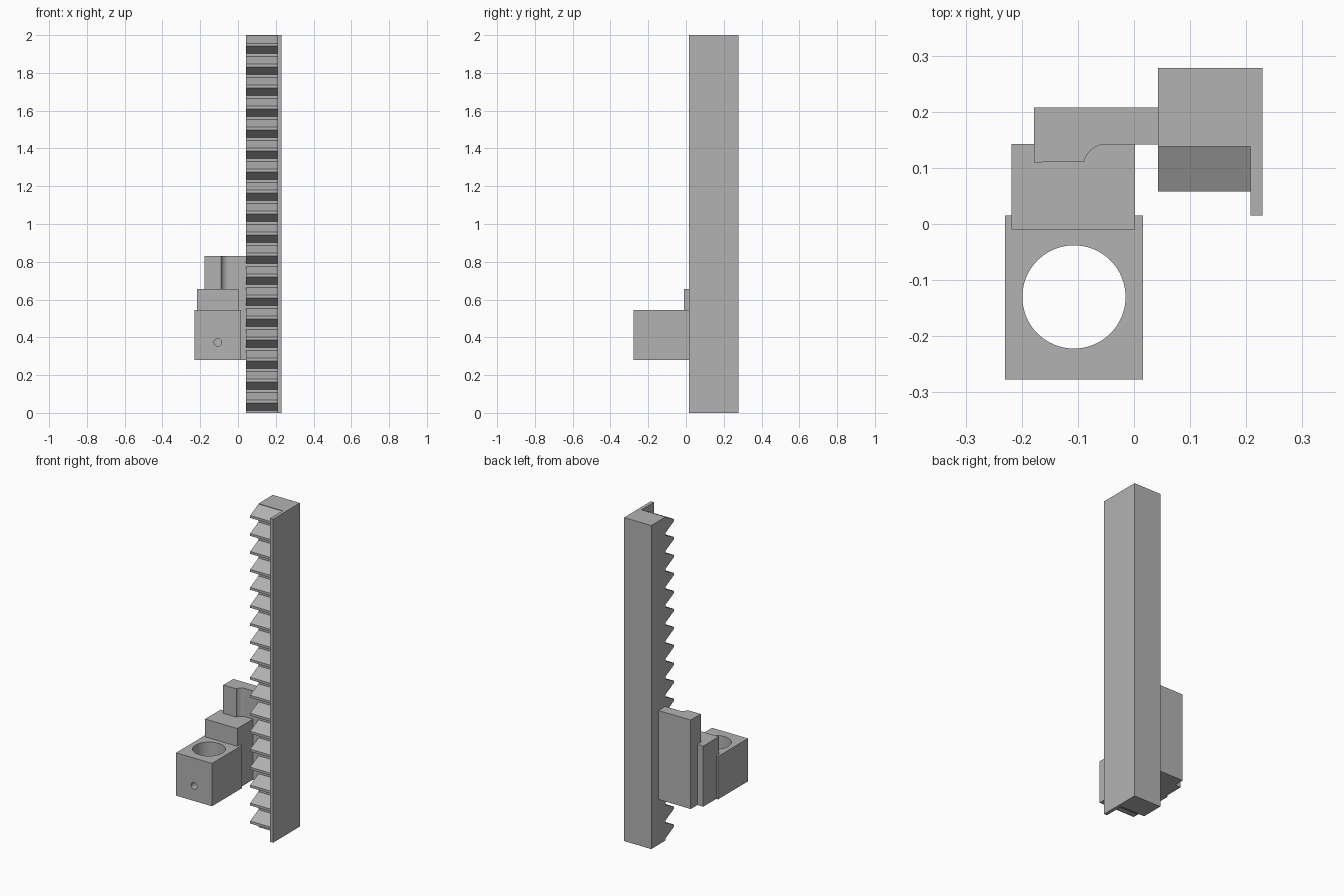
import bpy, bmesh, math
from mathutils import Matrix

cube = bpy.data.objects.get("Cube")
if cube:
    bpy.data.objects.remove(cube, do_unlink=True)

grey = bpy.data.materials.new("plain_grey")
grey.use_nodes = True
grey.diffuse_color = (0.45, 0.45, 0.45, 1)
grey.node_tree.nodes["Principled BSDF"].inputs["Base Color"].default_value = grey.diffuse_color


def finish(name, bm):
    bmesh.ops.recalc_face_normals(bm, faces=bm.faces)
    mesh = bpy.data.meshes.new(name)
    bm.to_mesh(mesh)
    bm.free()
    mesh.materials.append(grey)
    obj = bpy.data.objects.new(name, mesh)
    bpy.context.collection.objects.link(obj)
    return obj


def prism(name, points, offset):
    """Extrude a closed outline of 3D points along an offset."""
    bm = bmesh.new()
    face = bm.faces.new([bm.verts.new(p) for p in points])
    moved = bmesh.ops.extrude_face_region(bm, geom=[face], use_keep_orig=True)
    verts = [v for v in moved["geom"] if isinstance(v, bmesh.types.BMVert)]
    bmesh.ops.translate(bm, verts=verts, vec=offset)
    return finish(name, bm)


def column(name, outline, z0, z1):
    return prism(name, [(x, y, z0) for x, y in outline], (0, 0, z1 - z0))


def block(name, x0, x1, y0, y1, z0, z1):
    return column(name, [(x0, y0), (x1, y0), (x1, y1), (x0, y1)], z0, z1)


def drill(target, radius, depth, matrix):
    """Cut a round hole and remove the cutter."""
    bm = bmesh.new()
    bmesh.ops.create_cone(bm, cap_ends=True, segments=64, radius1=radius,
                          radius2=radius, depth=depth, matrix=matrix)
    cutter = finish("hole_cutter", bm)
    cutter.hide_render = True
    mod = target.modifiers.new("hole", "BOOLEAN")
    mod.operation = "DIFFERENCE"
    mod.solver = "EXACT"
    mod.object = cutter
    select(target)
    bpy.ops.object.modifier_apply(modifier=mod.name)
    bpy.data.objects.remove(cutter, do_unlink=True)


def select(obj):
    bpy.ops.object.select_all(action="DESELECT")
    obj.select_set(True)
    bpy.context.view_layer.objects.active = obj


def smooth(obj):
    select(obj)
    bpy.ops.object.shade_smooth_by_angle(angle=math.radians(30))


# Toothed rack: one side profile extruded across its width
TEETH, TOP = 18, 2.0
PITCH = TOP / TEETH
LEFT, INNER, RIGHT = 0.043, 0.208, 0.229
ROOT, TIP, BACK = 0.138, 0.058, 0.278
profile = [(BACK, TOP), (BACK, 0), (ROOT, 0)]
for i in range(TEETH):
    z = i * PITCH
    profile += [(ROOT, z + 0.013), (TIP, z + 0.053),
                (TIP, z + 0.068), (ROOT, z + 0.108)]
profile.append((ROOT, TOP))
prism("toothed_rack", [(LEFT, y, z) for y, z in profile], (INNER - LEFT, 0, 0))

# Thin guard flange along the side of the teeth
block("side_flange", INNER, RIGHT, 0.015, BACK, 0, TOP)

# Carriage plate with a hollow fillet
BASE = 0.28
outline = [(LEFT, 0.208), (-0.178, 0.208), (-0.178, 0.11)]
for i in range(13):
    a = math.radians(168 - 78 * i / 12)
    outline.append((-0.05 + 0.04 * math.cos(a), 0.102 + 0.04 * math.sin(a)))
outline.append((LEFT, 0.142))
smooth(column("carriage_plate", outline, BASE, 0.83))

# Middle spacer block
block("spacer_block", -0.218, 0.002, -0.01, 0.143, BASE, 0.655)

# Clamp block with a vertical bore and a front screw hole
clamp = block("clamp_block", -0.23, 0.016, -0.277, 0.015, BASE, 0.545)
drill(clamp, 0.092, 0.6, Matrix.Translation((-0.107, -0.13, 0.41)))
drill(clamp, 0.02, 0.16, Matrix.Translation((-0.107, -0.24, 0.373))
      @ Matrix.Rotation(math.pi / 2, 4, "X"))
smooth(clamp)
